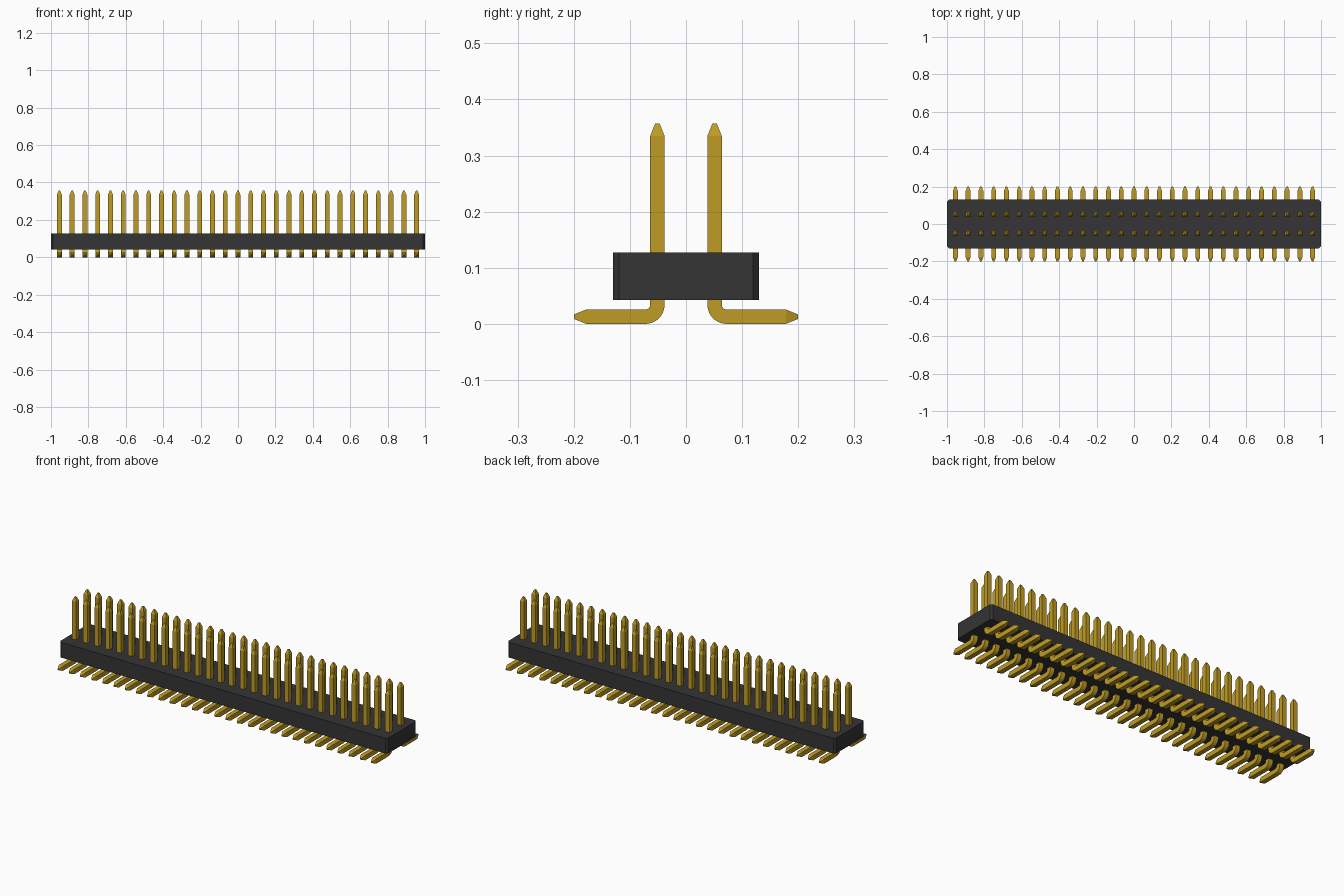
import bpy, bmesh, math
from mathutils import Vector

PINS = 29
PITCH = 1.91 / (PINS - 1)
ROW_Y = 0.051
HALF = 0.0128
TIP = 0.004
TIP_LEN = 0.022
BEND_R = 0.021

if "Cube" in bpy.data.objects:
    bpy.data.objects.remove(bpy.data.objects["Cube"])


def material(name, color):
    m = bpy.data.materials.new(name)
    m.use_nodes = True
    m.diffuse_color = color
    m.node_tree.nodes["Principled BSDF"].inputs["Base Color"].default_value = color
    return m


def finish(bm, name, mat):
    bmesh.ops.recalc_face_normals(bm, faces=bm.faces)
    mesh = bpy.data.meshes.new(name)
    bm.to_mesh(mesh)
    bm.free()
    mesh.materials.append(mat)
    obj = bpy.data.objects.new(name, mesh)
    bpy.context.collection.objects.link(obj)
    return obj


black = material("black plastic", (0.035, 0.035, 0.035, 1))
gold = material("gold metal", (0.52, 0.33, 0.017, 1))

# Housing: a bar with chamfered vertical corners
bm = bmesh.new()
bmesh.ops.create_cube(bm, size=1)
for v in bm.verts:
    v.co = Vector((v.co.x * 2, v.co.y * 0.26, 0.085 + v.co.z * 0.084))
upright = [e for e in bm.edges if abs(e.verts[0].co.z - e.verts[1].co.z) > 0.01]
bmesh.ops.bevel(bm, geom=upright, offset=0.011, segments=1, affect='EDGES')
finish(bm, "housing", black)


def pin_sections():
    """Centre line stations (y, z, angle, half width) from top tip to foot tip."""
    top, foot = 0.357, 0.2
    low = HALF + BEND_R
    sections = [(ROW_Y, top, 0, TIP), (ROW_Y, top - TIP_LEN, 0, HALF)]
    for i in range(9):
        a = math.pi / 2 * i / 8
        sections.append((ROW_Y + BEND_R * (1 - math.cos(a)),
                         low - BEND_R * math.sin(a), a, HALF))
    sections += [(foot - TIP_LEN, HALF, math.pi / 2, HALF),
                 (foot, HALF, math.pi / 2, TIP)]
    return sections


def add_pin(bm, x, side):
    rings = []
    for y, z, a, h in pin_sections():
        ring = []
        for u, w in ((-h, -h), (h, -h), (h, h), (-h, h)):
            ring.append(bm.verts.new((x + u, side * (y + w * math.cos(a)),
                                      z + w * math.sin(a))))
        rings.append(ring)
    for r, s in zip(rings, rings[1:]):
        for i in range(4):
            j = (i + 1) % 4
            bm.faces.new((r[i], r[j], s[j], s[i]))
    bm.faces.new(rings[0])
    bm.faces.new(rings[-1])


# Two mirrored rows of bent square pins
for name, side in (("front_pins", -1), ("back_pins", 1)):
    bm = bmesh.new()
    for i in range(PINS):
        add_pin(bm, (i - (PINS - 1) / 2) * PITCH, side)
    row = finish(bm, name, gold)
    bpy.ops.object.select_all(action='DESELECT')
    row.select_set(True)
    bpy.context.view_layer.objects.active = row
    bpy.ops.object.shade_smooth_by_angle(angle=math.radians(20))
